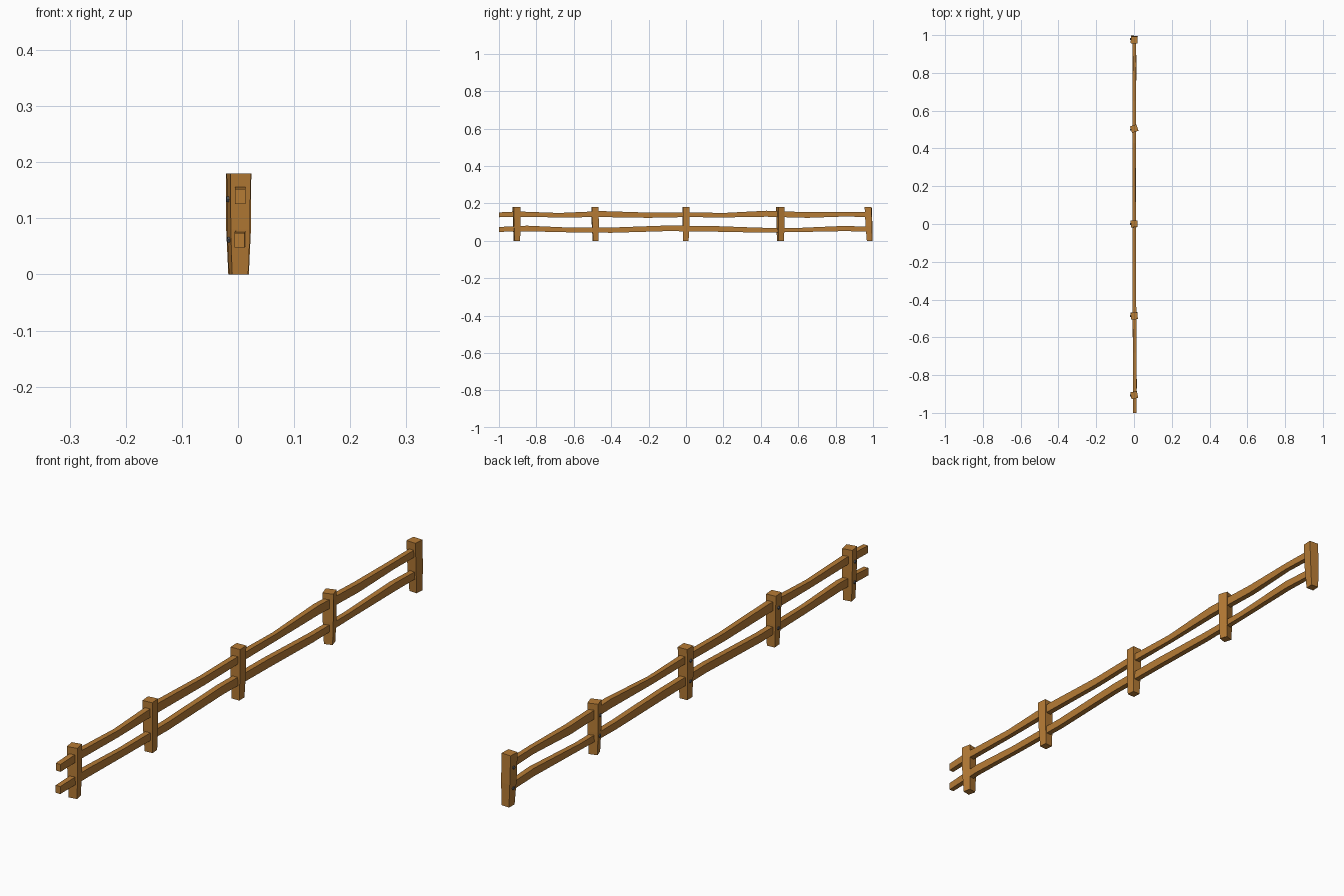
import bpy, bmesh, math

if "Cube" in bpy.data.objects:
    bpy.data.objects.remove(bpy.data.objects["Cube"])


def material(name, rgb):
    m = bpy.data.materials.new(name)
    m.diffuse_color = (*rgb, 1)
    m.use_nodes = True
    m.node_tree.nodes["Principled BSDF"].inputs["Base Color"].default_value = m.diffuse_color
    return m


WOOD = material("brown wood", (0.47, 0.20, 0.036))
IRON = material("grey iron", (0.12, 0.125, 0.14))


def loft(name, rings, mat):
    """Skin a list of four-cornered rings and cap both ends."""
    bm = bmesh.new()
    loops = [[bm.verts.new(p) for p in ring] for ring in rings]
    for a, b in zip(loops, loops[1:]):
        for i in range(4):
            j = (i + 1) % 4
            bm.faces.new((a[i], a[j], b[j], b[i]))
    bm.faces.new(loops[0])
    bm.faces.new(loops[-1])
    bmesh.ops.recalc_face_normals(bm, faces=bm.faces)
    mesh = bpy.data.meshes.new(name)
    bm.to_mesh(mesh)
    bm.free()
    mesh.materials.append(mat)
    ob = bpy.data.objects.new(name, mesh)
    bpy.context.collection.objects.link(ob)
    return ob


CORNERS = [(-1, -1), (1, -1), (1, 1), (-1, 1)]
POST_X = 0.001


def post(name, y, turn, lean):
    """Rough post: narrow foot, wide top, slightly turned and leaning."""
    rings = []
    c, s = math.cos(math.radians(turn)), math.sin(math.radians(turn))
    for z, hx, hy in ((0, 0.0145, 0.0145), (0.08, 0.0175, 0.0175), (0.18, 0.018, 0.018)):
        shift = lean * (0.5 - z / 0.18)
        rings.append([(POST_X + c * i * hx - s * j * hy,
                       y + shift + s * i * hx + c * j * hy, z) for i, j in CORNERS])
    loft(name, rings, WOOD)


def rail(name, stations):
    """Wobbly rail; each station is y, x centre, z centre, half width, half height."""
    loft(name, [[(x + i * hx, y, z + j * hz) for i, j in CORNERS]
                for y, x, z, hx, hz in stations], WOOD)


# posts: y, turn in degrees, lean
POSTS = [(-0.905, 11, 0.002), (-0.485, 5, 0.004), (0, 2, -0.002),
         (0.505, 18, 0.0), (0.978, -3, 0.008)]
for n, (y, turn, lean) in enumerate(POSTS, 1):
    post(f"post_{n}", y, turn, lean)

# two rails threaded through the posts
rail("upper_rail", [
    (-1.0, 0.004, 0.139, 0.009, 0.013), (-0.9, 0.004, 0.143, 0.010, 0.014),
    (-0.68, 0.004, 0.137, 0.009, 0.012), (-0.45, 0.002, 0.143, 0.010, 0.016),
    (-0.2, 0.001, 0.137, 0.009, 0.014), (0.0, 0.001, 0.140, 0.010, 0.013),
    (0.2, 0.0, 0.137, 0.008, 0.012), (0.43, 0.001, 0.145, 0.010, 0.016),
    (0.65, 0.001, 0.138, 0.010, 0.015), (0.85, 0.003, 0.142, 0.009, 0.012),
    (0.975, 0.001, 0.140, 0.009, 0.013)])
rail("lower_rail", [
    (-1.0, 0.003, 0.061, 0.009, 0.013), (-0.85, 0.005, 0.066, 0.010, 0.015),
    (-0.65, 0.003, 0.059, 0.009, 0.013), (-0.4, 0.001, 0.057, 0.010, 0.014),
    (-0.1, 0.001, 0.067, 0.010, 0.015), (0.15, 0.001, 0.064, 0.010, 0.015),
    (0.4, 0.001, 0.057, 0.010, 0.013), (0.6, 0.001, 0.058, 0.009, 0.011),
    (0.85, 0.003, 0.066, 0.010, 0.014), (0.975, 0.001, 0.062, 0.009, 0.013)])

# nail heads on the left face of every post
for n, (y, turn, lean) in enumerate(POSTS, 1):
    for label, z, out in (("lower", 0.062, 0.0165), ("upper", 0.134, 0.0180)):
        a = math.radians(turn)
        bpy.ops.mesh.primitive_cylinder_add(
            vertices=6, radius=0.0055, depth=0.008,
            location=(POST_X - out * math.cos(a), y - out * math.sin(a), z),
            rotation=(0, math.pi / 2, a))
        nail = bpy.context.object
        nail.name = f"{label}_nail_{n}"
        nail.data.materials.append(IRON)
